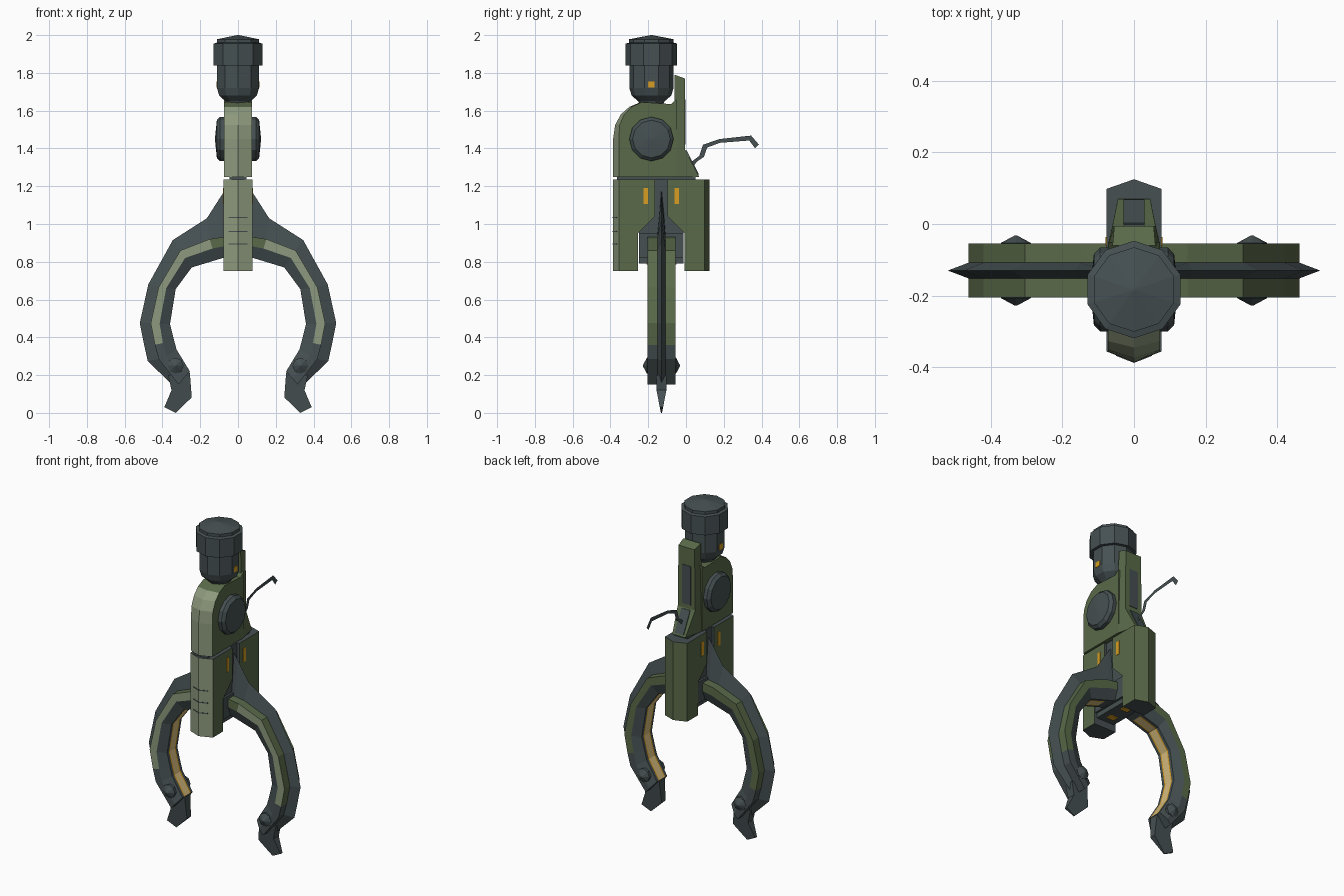
import bpy, bmesh, math
from mathutils import Vector

if "Cube" in bpy.data.objects:
    bpy.data.objects.remove(bpy.data.objects["Cube"])


def mat(name, rgb):
    m = bpy.data.materials.new(name)
    m.diffuse_color = (*rgb, 1)
    m.use_nodes = True
    m.node_tree.nodes["Principled BSDF"].inputs["Base Color"].default_value = m.diffuse_color
    return m


MATS = [mat("dark slate", (0.061, 0.080, 0.084)),
        mat("olive green", (0.100, 0.142, 0.066)),
        mat("pale green", (0.265, 0.318, 0.205)),
        mat("amber", (0.68, 0.34, 0.015)),
        mat("warm tan", (0.68, 0.51, 0.21))]
DARK, GREEN, PALE, AMBER, TAN = range(5)


def make(name, verts, faces, color=DARK, rule=None):
    """Mesh object; colour is one index, a list per face, or a rule(normal, centre)."""
    me = bpy.data.meshes.new(name)
    me.from_pydata(verts, [], faces)
    for m in MATS:
        me.materials.append(m)
    for i, p in enumerate(me.polygons):
        p.material_index = color[i] if isinstance(color, list) else color
    bm = bmesh.new()
    bm.from_mesh(me)
    bmesh.ops.recalc_face_normals(bm, faces=bm.faces)
    if rule:
        for f in bm.faces:
            f.material_index = rule(f.normal, f.calc_center_median())
    bm.to_mesh(me)
    bm.free()
    ob = bpy.data.objects.new(name, me)
    bpy.context.collection.objects.link(ob)
    return ob


def slab(name, prof, w, color=DARK, rule=None):
    """Side profile (y, z, dy at the sides, optional half width) extruded across x with a centre ridge."""
    n = len(prof)
    verts = []
    for s in (-1, 0, 1):
        for p in prof:
            half = p[3] if len(p) > 3 else w
            verts.append((s * half, p[0] + abs(s) * p[2], p[1]))
    faces = [tuple(range(n)), tuple(range(2 * n, 3 * n))]
    for r in (0, n):
        for i in range(n):
            j = (i + 1) % n
            faces.append((r + i, r + j, r + n + j, r + n + i))
    return make(name, verts, faces, color, rule)


def box(name, x, y, z, color=DARK):
    vs = [(a, b, c) for a in x for b in y for c in z]
    fs = [(0, 1, 3, 2), (4, 5, 7, 6), (0, 1, 5, 4), (2, 3, 7, 6), (0, 2, 6, 4), (1, 3, 7, 5)]
    return make(name, vs, fs, color)


def lathe(name, prof, n, axis, origin, color=DARK):
    """Rings of (radius, distance) around an axis; first vertex phase points to +y or up."""
    d = Vector(axis)
    u = Vector((0, 1, 0)) if abs(d.z) > 0.5 else Vector((0, 0, 1))
    v = d.cross(u)
    verts, faces = [], []
    for r, h in prof:
        for k in range(n):
            a = 2 * math.pi * k / n
            verts.append(Vector(origin) + d * h + (u * math.cos(a) + v * math.sin(a)) * r)
    for i in range(len(prof) - 1):
        for k in range(n):
            k2 = (k + 1) % n
            faces.append((i * n + k, i * n + k2, (i + 1) * n + k2, (i + 1) * n + k))
    faces += [tuple(range(n)), tuple(range(len(verts) - n, len(verts)))]
    return make(name, verts, faces, color)


# knob on top
lathe("top_knob", [(0.06, 1.63), (0.07, 1.65), (0.105, 1.68), (0.117, 1.72), (0.117, 1.84),
                   (0.136, 1.84), (0.136, 1.955), (0.118, 1.96), (0.118, 1.978), (0.004, 2.0)],
      10, (0, 0, 1), (0, -0.183, 0))

# upper body with rounded front and pale front faces
arc = [(-0.386, 1.45), (-0.375, 1.525), (-0.345, 1.58), (-0.30, 1.62), (-0.24, 1.645)]
body = [(-0.386, 1.25, 0.03)] + [(y, z, 0.03 * (1 - i / 5)) for i, (y, z) in enumerate(arc)]
body += [(-0.08, 1.635, 0), (-0.05, 1.66, 0), (-0.05, 1.25, 0)]
slab("upper_body", body, 0.073, GREEN,
     lambda n, c: PALE if n.y < -0.5 and abs(n.x) < 0.6 and c.z < 1.61 else GREEN)

# rear post and its sunken-looking panels
slab("rear_post", [(-0.06, 1.25, 0, 0.073), (-0.06, 1.79, 0, 0.06), (-0.005, 1.77, 0, 0.055),
                   (-0.005, 1.395, 0, 0.06), (0.07, 1.25, 0, 0.045)], 0.06, GREEN)
box("post_panel", (-0.03, 0.03), (-0.01, -0.002), (1.42, 1.66))
slab("slope_panel", [(0.0, 1.39, 0), (0.003, 1.39, 0), (0.069, 1.262, 0), (0.06, 1.262, 0)], 0.03)

# flat lever sheet behind the post
lever = [(0.035, 1.305), (0.065, 1.335), (0.095, 1.355), (0.112, 1.405), (0.18, 1.43), (0.335, 1.442),
         (0.365, 1.402), (0.386, 1.42), (0.345, 1.468), (0.18, 1.45), (0.09, 1.42), (0.07, 1.36), (0.03, 1.33)]
make("lever", [(0, y, z) for y, z in lever], [tuple(range(len(lever)))])

# core, neck and the two lower blocks
box("neck", (-0.045, 0.045), (-0.365, 0.05), (1.22, 1.26))
box("core", (-0.062, 0.062), (-0.25, -0.012), (0.79, 1.235))
box("core_bracket", (-0.075, 0.075), (-0.25, -0.012), (0.82, 0.95))


def block_rule(n, c):
    if n.y < -0.7 and c.y < -0.3:
        return PALE
    return DARK if abs(n.z) > 0.9 or abs(c.y + 0.13) < 0.13 and abs(n.x) < 0.5 else GREEN


slab("front_block", [(-0.386, 0.75, 0.03), (-0.386, 1.235, 0.03), (-0.165, 1.235, 0),
                     (-0.165, 1.04, 0), (-0.255, 0.95, 0), (-0.255, 0.75, 0)], 0.077, GREEN, block_rule)
slab("rear_block", [(0.125, 0.75, -0.027), (0.125, 1.235, -0.027), (-0.097, 1.235, 0),
                    (-0.097, 1.04, 0), (-0.007, 0.95, 0), (-0.007, 0.75, 0)], 0.077, GREEN, block_rule)
for z in (1.035, 0.96, 0.895):
    slab("front_groove", [(-0.388, z - 0.003, 0.0195), (-0.388, z + 0.003, 0.0195),
                          (-0.383, z + 0.003, 0.0195), (-0.383, z - 0.003, 0.0195)], 0.05)
for y in (-0.19, -0.07):
    box("under_light", (-0.025, 0.025), (y - 0.02, y + 0.02), (0.785, 0.791), AMBER)

# claw stations: keel edge, face outer edge, face inner edge, inner edge (x, z)
CLAW = [((0.03, 1.23), (0.03, 0.935), (0.03, 0.885), (0.03, 0.83)),
        ((0.085, 1.155), (0.085, 0.93), (0.085, 0.88), (0.08, 0.82)),
        ((0.165, 1.03), (0.15, 0.92), (0.135, 0.87), (0.13, 0.805)),
        ((0.345, 0.915), (0.305, 0.86), (0.28, 0.82), (0.245, 0.77)),
        ((0.475, 0.68), (0.42, 0.665), (0.38, 0.66), (0.33, 0.655)),
        ((0.52, 0.475), (0.462, 0.475), (0.415, 0.472), (0.36, 0.47)),
        ((0.497, 0.36), (0.44, 0.36), (0.397, 0.37), (0.34, 0.39)),
        ((0.478, 0.275), (0.42, 0.285), (0.38, 0.30), (0.325, 0.335)),
        ((0.335, 0.135), (0.315, 0.15), (0.29, 0.18), (0.255, 0.22))]
# cross-section: (which edge curve, y offset) and the colour of each strip
SECTION = [(0, 0), (1, 0.022), (1, 0.075), (2, 0.075), (3, 0.05), (3, 0.032), (3, 0.024),
           (3, -0.024), (3, -0.032), (3, -0.05), (2, -0.075), (1, -0.075), (1, -0.022)]
STRIP = [DARK, GREEN, GREEN, DARK, DARK, AMBER, TAN, AMBER, DARK, DARK, PALE, GREEN, DARK]
TIP = [(0.255, 0.215), (0.245, 0.082), (0.33, 0.0), (0.39, 0.03), (0.352, 0.12), (0.37, 0.2)]
YC = -0.13

for s, side in ((1, "right"), (-1, "left")):
    n = len(SECTION)
    verts = [(s * st[c][0], YC + y, st[c][1]) for st in CLAW for c, y in SECTION]
    faces, cols = [], []
    for i in range(len(CLAW) - 1):
        for k in range(n):
            k2 = (k + 1) % n
            faces.append((i * n + k, i * n + k2, (i + 1) * n + k2, (i + 1) * n + k))
            col = STRIP[k]
            if i < 2 and col != DARK:
                col = GREEN if k in (1, 2, 10, 11) else DARK
            if i > 5 and col in (GREEN, PALE):
                col = DARK
            cols.append(col)
    faces += [tuple(range(n)), tuple(range(len(verts) - n, len(verts)))]
    make(side + "_claw", verts, faces, cols + [DARK, DARK])

    # wedge-shaped claw tip, thinning toward the ground
    m = len(TIP)
    verts = [(s * x, YC + q * (0.003 + 0.025 * min(1, z / 0.13)), z) for q in (-1, 1) for x, z in TIP]
    faces = [tuple(range(m)), tuple(range(m, 2 * m))]
    faces += [(i, (i + 1) % m, m + (i + 1) % m, m + i) for i in range(m)]
    make(side + "_claw_tip", verts, faces)

    # pointed bolts through the claw end
    for d in (-1, 1):
        lathe(side + "_claw_bolt", [(0.042, 0.06), (0.042, 0.077), (0.003, 0.098)], 8,
              (0, d, 0), (s * 0.33, YC, 0.25))

    # pivot hub on the upper body
    lathe(side + "_hub", [(0.117, 0.06), (0.117, 0.095), (0.10, 0.112), (0.004, 0.122)], 12,
          (s, 0, 0), (0, -0.183, 1.45))

    # amber marker plates
    for y in (-0.212, -0.048):
        box(side + "_block_marker", (s * 0.074, s * 0.08), (y - 0.012, y + 0.012), (1.105, 1.19), AMBER)
    box(side + "_knob_marker", (s * 0.108, s * 0.114), (-0.2, -0.166), (1.722, 1.755), AMBER)
